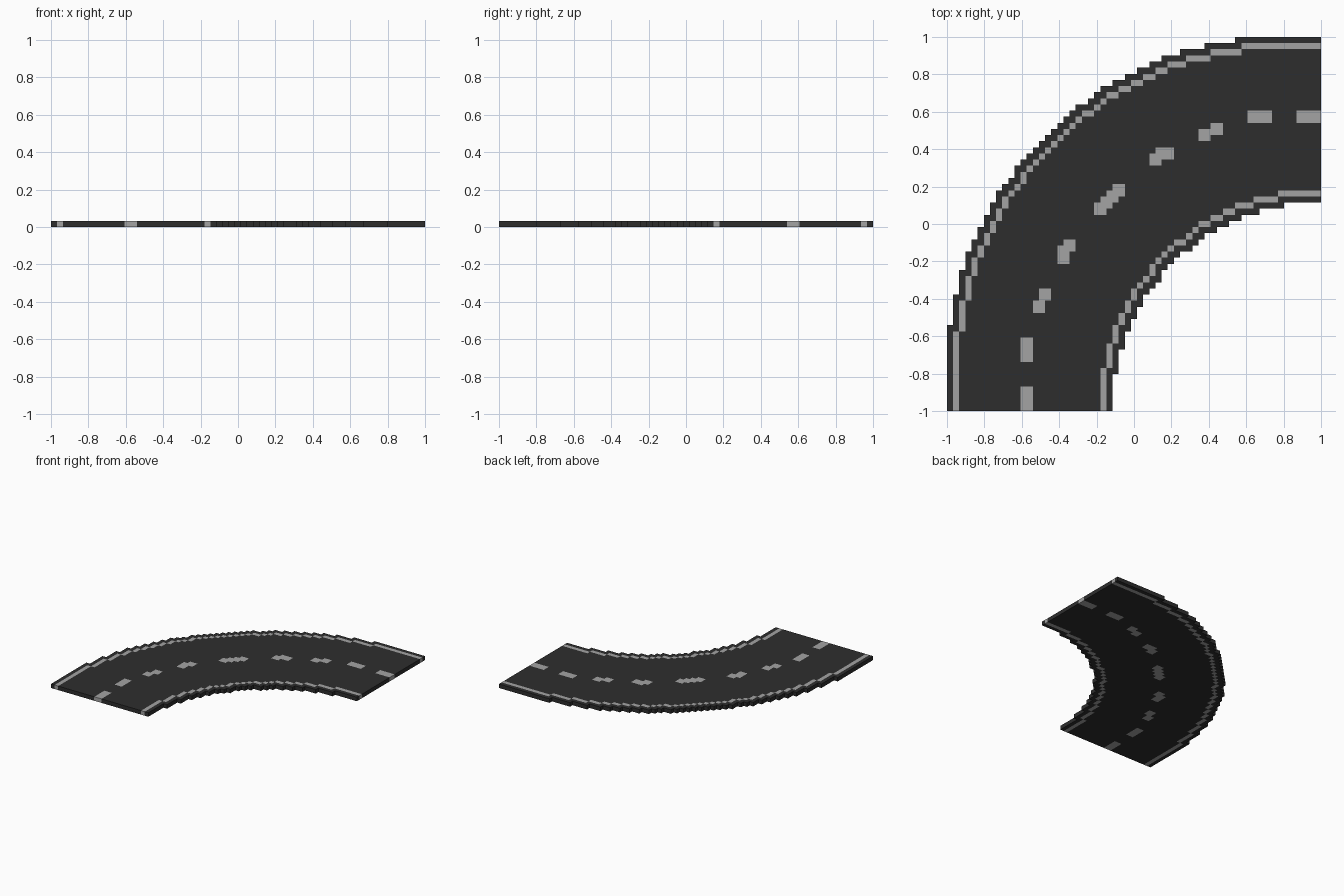
import bpy, bmesh

if "Cube" in bpy.data.objects:
    bpy.data.objects.remove(bpy.data.objects["Cube"])

N = 61              # blocks along each side
S = 2.0 / N         # block size


def material(name, v):
    m = bpy.data.materials.new(name)
    m.diffuse_color = (v, v, v, 1)
    m.use_nodes = True
    m.node_tree.nodes["Principled BSDF"].inputs["Base Color"].default_value = m.diffuse_color
    return m


asphalt = material("dark asphalt", 0.027)
paint = material("grey white paint", 0.37)


# Cell (i, j) counts leftwards / upwards from the bend's inner corner (1, -1)
def in_outer(i, j):
    # rounded corner: straight for 6 blocks, then a 55.1 block radius
    if max(i, j) >= N:
        return False
    x, y = max(i + .5 - 6, 0), max(j + .5 - 6, 0)
    return x * x + y * y < 55.1 ** 2


def off_inner(i, j):
    return (i + .5) ** 2 + (j + .5) ** 2 > 34.05 ** 2


def outer_rim(i, j):
    return in_outer(i, j) and not (in_outer(i + 1, j) and in_outer(i, j + 1))


def inner_rim(i, j):
    return off_inner(i, j) and not (off_inner(i - 1, j) and off_inner(i, j - 1))


cells = [(i, j) for i in range(N) for j in range(N)]
road = {c for c in cells if in_outer(*c) and off_inner(*c)}

# Edge lines: the rims moved one block into the road
outer_line = {(i, j) for i, j in road if outer_rim(i + 1, j + 1)}
inner_line = {(i, j) for i, j in road if inner_rim(i - 1, j - 1)}

# Centre dashes: (column from left, row, width, height), mirrored on the diagonal
dash_blocks = [(12, 0, 2, 4), (12, 8, 2, 4), (14, 16, 2, 2), (15, 18, 2, 2),
               (18, 24, 2, 3), (19, 26, 2, 2), (24, 32, 2, 2), (25, 33, 2, 2)]
dashes = set()
for a, b, w, h in dash_blocks:
    for p in range(a, a + w):
        for q in range(b, b + h):
            dashes |= {(N - 1 - p, q), (q, N - 1 - p)}


def build(name, part, mat):
    """Blocks with top, bottom, and walls only at the rim of the whole road."""
    bm = bmesh.new()
    verts = {}

    def v(i, j, k):
        if (i, j, k) not in verts:
            verts[i, j, k] = bm.verts.new((1 - i * S, -1 + j * S, k * S))
        return verts[i, j, k]

    def face(*pts):
        bm.faces.new([v(*p) for p in pts])

    for i, j in sorted(part):
        I, J = i + 1, j + 1
        face((i, j, 1), (i, J, 1), (I, J, 1), (I, j, 1))
        face((i, j, 0), (I, j, 0), (I, J, 0), (i, J, 0))
        if (i - 1, j) not in road:
            face((i, j, 0), (i, J, 0), (i, J, 1), (i, j, 1))
        if (I, j) not in road:
            face((I, J, 0), (I, j, 0), (I, j, 1), (I, J, 1))
        if (i, j - 1) not in road:
            face((I, j, 0), (i, j, 0), (i, j, 1), (I, j, 1))
        if (i, J) not in road:
            face((i, J, 0), (I, J, 0), (I, J, 1), (i, J, 1))
    me = bpy.data.meshes.new(name)
    bm.to_mesh(me)
    bm.free()
    me.materials.append(mat)
    ob = bpy.data.objects.new(name, me)
    bpy.context.collection.objects.link(ob)


build("road_surface", road - outer_line - inner_line - dashes, asphalt)
build("outer_edge_line", outer_line, paint)
build("inner_edge_line", inner_line, paint)
build("centre_dashes", dashes, paint)
